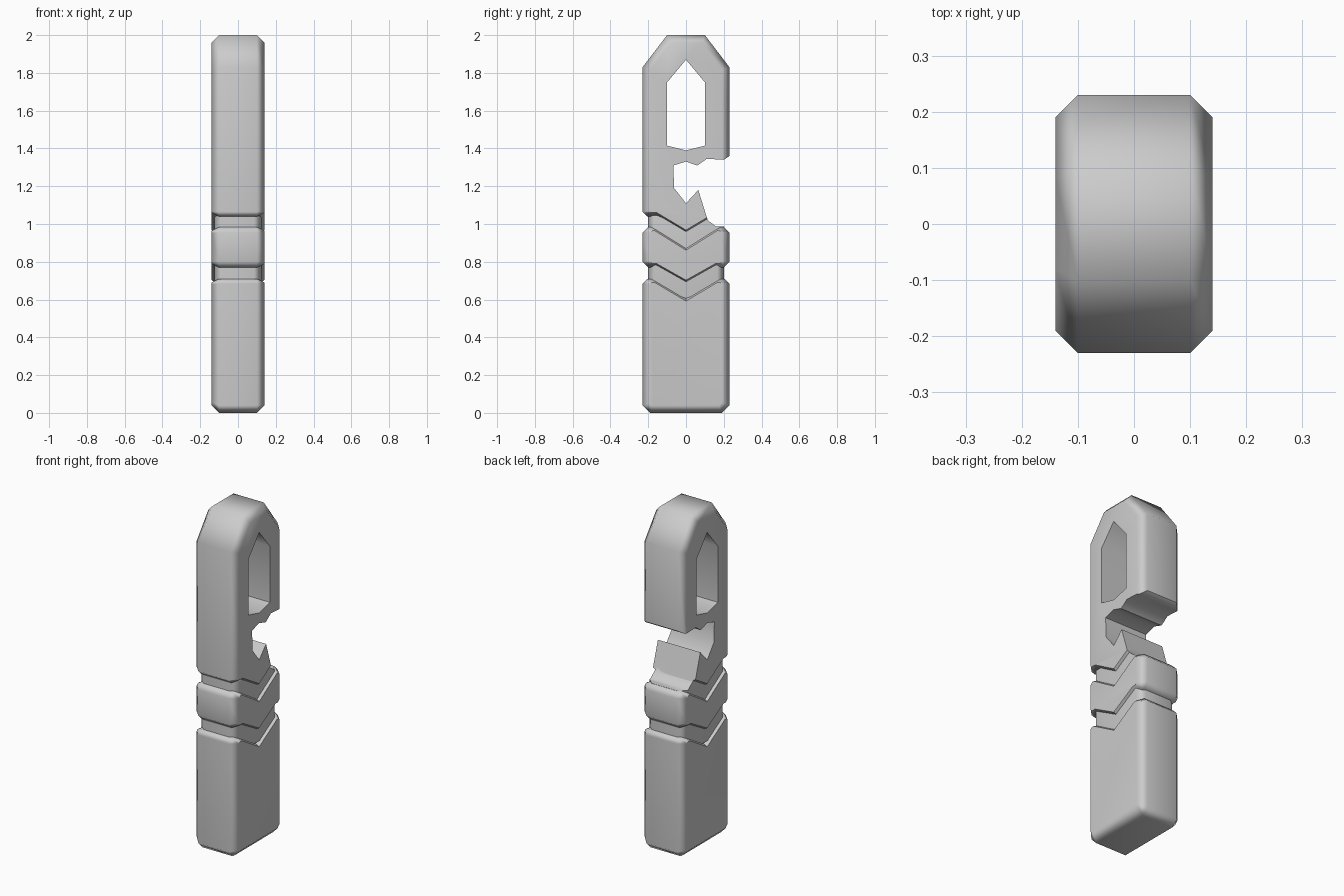
import bpy, bmesh
from mathutils import Vector
from mathutils.geometry import intersect_line_line

if "Cube" in bpy.data.objects:
    bpy.data.objects.remove(bpy.data.objects["Cube"])

HALF = 0.14    # half thickness along x
CH = 0.04      # main chamfer


def inset(pts, dist):
    """Move every edge of a counter-clockwise profile inwards by its own distance."""
    n, lines, out = len(pts), [], []
    for i in range(n):
        a, b = Vector(pts[i]), Vector(pts[(i + 1) % n])
        d = (b - a).normalized()
        shift = Vector((-d.y, d.x)) * dist[i]
        lines.append(((a + shift).to_3d(), (b + shift).to_3d()))
    for i in range(n):
        p = intersect_line_line(*lines[i - 1], *lines[i])[0]
        out.append((p.x, p.y))
    return out


def prism(name, pts, half, dist=None):
    """Extrude a (y, z) profile along x, with chamfered sides if dist is given."""
    if dist:
        small = inset(pts, dist)
        layers = [(-half, small), (CH - half, pts), (half - CH, pts), (half, small)]
    else:
        layers = [(-half, pts), (half, pts)]
    bm = bmesh.new()
    rings = [[bm.verts.new((x, y, z)) for y, z in prof] for x, prof in layers]
    n = len(pts)
    for a, b in zip(rings, rings[1:]):
        for i in range(n):
            j = (i + 1) % n
            bm.faces.new((a[i], a[j], b[j], b[i]))
    bm.faces.new(rings[0])
    bm.faces.new(rings[-1])
    bmesh.ops.recalc_face_normals(bm, faces=bm.faces)
    me = bpy.data.meshes.new(name)
    bm.to_mesh(me)
    bm.free()
    ob = bpy.data.objects.new(name, me)
    bpy.context.collection.objects.link(ob)
    return ob


def activate(ob):
    bpy.ops.object.select_all(action='DESELECT')
    ob.select_set(True)
    bpy.context.view_layer.objects.active = ob


def cut(ob, cutter):
    activate(ob)
    mod = ob.modifiers.new("cut", 'BOOLEAN')
    mod.operation, mod.solver, mod.object = 'DIFFERENCE', 'EXACT', cutter
    bpy.ops.object.modifier_apply(modifier=mod.name)


def vee(end, mid, c, up):
    """Chevron edge from right to left; c is the corner chamfer, up its direction."""
    half = [(0.23, end + up * c), (0.23 - c, end), (0.16, end)]
    return half + [(0, mid)] + [(-y, z) for y, z in reversed(half)]


V_DIST = [0.03] + [0.02] * 4 + [0.03]     # chamfers along a chevron edge

# Lower handle
bottom = [(-0.23, 0.04), (-0.19, 0), (0.19, 0), (0.23, 0.04)]
handle = prism("lower_handle", bottom + vee(0.71, 0.615, 0.025, -1), HALF,
               [CH] * 4 + V_DIST + [CH])

# Middle chevron band
low = vee(0.77, 0.68, 0.03, 1)[::-1]
band = prism("middle_band", low + vee(0.985, 0.885, 0.03, -1), HALF,
             V_DIST + [CH] + V_DIST + [CH])

# Upper body with loop
low = vee(1.04, 0.945, 0.025, 1)[::-1]
top = [(0.23, 1.83), (0.1, 2), (-0.1, 2), (-0.23, 1.83)]
upper = prism("upper_loop", low + top, HALF, V_DIST + [CH] * 5)

# Recessed core seen in the grooves
c = 0.035
core = prism("groove_core", [(-0.2, 0.58), (0.2, 0.58), (0.2, 1.07), (-0.2, 1.07)],
             0.125, [c] * 4)

# Window and hook notch
window = prism("window_cutter", [(0, 1.39), (0.1, 1.415), (0.1, 1.75), (0, 1.87),
                                 (-0.1, 1.75), (-0.1, 1.415)], 0.3)
notch = prism("notch_cutter", [
    (0.3, 1.36), (0.23, 1.36), (0.2, 1.34), (0.11, 1.345), (0.06, 1.31), (0, 1.33),
    (-0.067, 1.31), (-0.063, 1.19), (0, 1.11), (0.065, 1.18), (0.115, 1.02),
    (0.16, 0.986), (0.3, 0.986)], 0.3)
cut(upper, window)
cut(upper, notch)
cut(core, notch)
for helper in (window, notch):
    bpy.data.objects.remove(helper)

# Smooth chamfers, crisp cuts
for ob in (handle, band, upper, core):
    activate(ob)
    bpy.ops.object.shade_smooth_by_angle(angle=0.87)
    wn = ob.modifiers.new("weighted_normals", 'WEIGHTED_NORMAL')
    wn.keep_sharp = True
